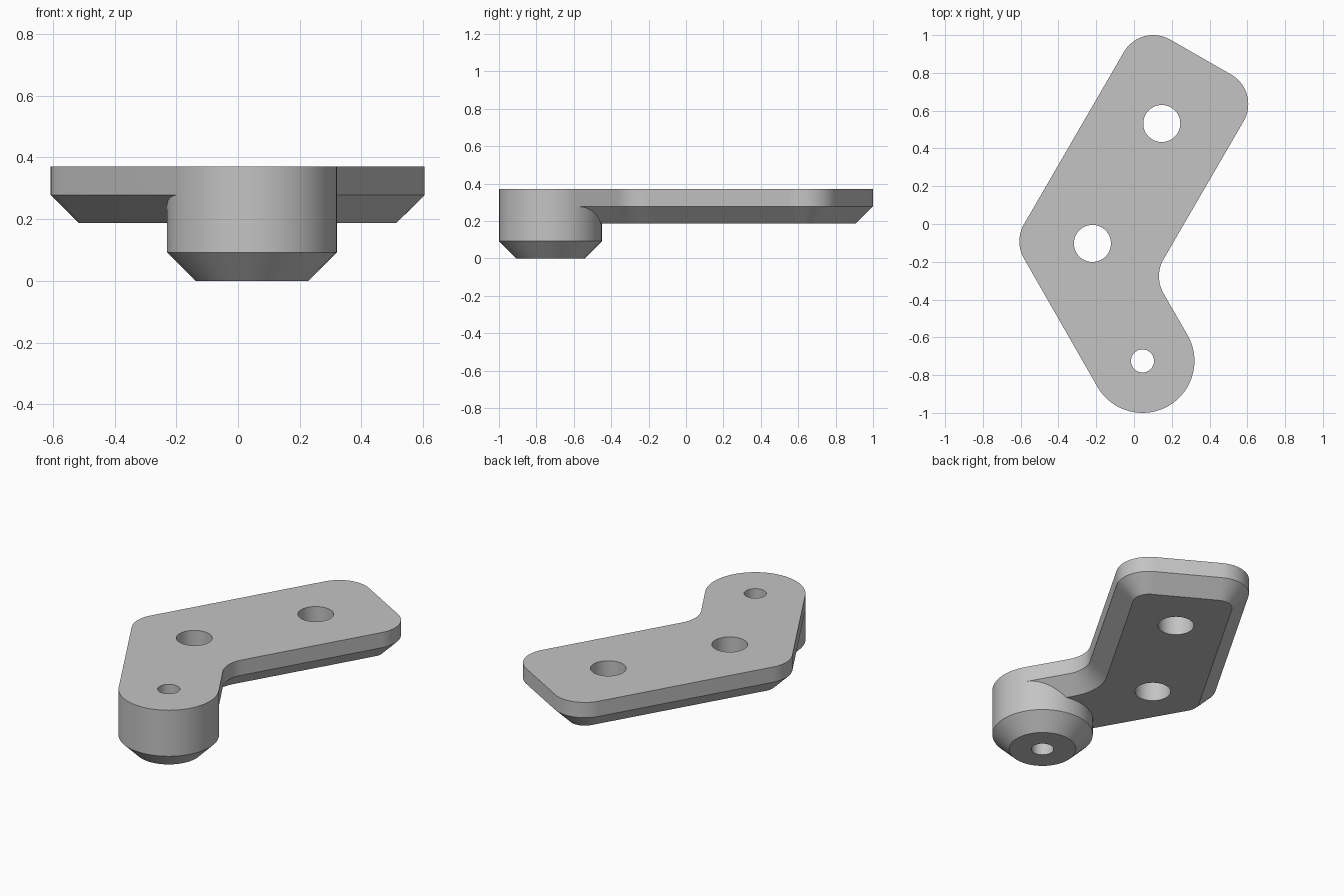
import bpy, bmesh
from math import cos, sin, radians

cube = bpy.data.objects.get("Cube")
if cube:
    bpy.data.objects.remove(cube, do_unlink=True)

TOP, EDGE, UNDER = 0.37, 0.278, 0.187   # plate heights
BEVEL = 0.092                           # 45 degree bevel size
BOSS = (0.045, -0.725)
BOSS_R, FILLET = 0.275, 0.18

grey = bpy.data.materials.new("plain_grey")
grey.use_nodes = True
colour = (0.55, 0.55, 0.55, 1)
grey.diffuse_color = colour
grey.node_tree.nodes["Principled BSDF"].inputs["Base Color"].default_value = colour

# Outline corners, counter-clockwise: centre, radius (negative = inner corner), angles
CORNERS = [
    (BOSS, BOSS_R, 210, 390, 36),
    ((0.312, -0.277), -FILLET, 30, -30, 12),
    ((0.425, 0.635), FILLET, -30, 60, 18),
    ((0.102, 0.82), FILLET, 60, 150, 18),
    ((-0.427, -0.092), FILLET, 150, 210, 12),
]


def plate_ring(inset, z):
    ring = []
    for (cx, cy), r, start, end, steps in CORNERS:
        for i in range(steps + 1):
            a = radians(start + (end - start) * i / steps)
            ring.append((cx + (r - inset) * cos(a), cy + (r - inset) * sin(a), z))
    return ring


def circle_ring(centre, r, z, steps=72):
    angles = [radians(30 + 360 * i / steps) for i in range(steps)]
    return [(centre[0] + r * cos(a), centre[1] + r * sin(a), z) for a in angles]


def loft(name, rings):
    """Closed solid through rings of equal length, listed bottom to top."""
    bm = bmesh.new()
    loops = [[bm.verts.new(p) for p in ring] for ring in rings]
    bm.faces.new(loops[0][::-1])
    bm.faces.new(loops[-1])
    n = len(loops[0])
    for low, high in zip(loops, loops[1:]):
        for i in range(n):
            j = (i + 1) % n
            bm.faces.new((low[i], low[j], high[j], high[i]))
    mesh = bpy.data.meshes.new(name)
    bm.to_mesh(mesh)
    bm.free()
    mesh.materials.append(grey)
    obj = bpy.data.objects.new(name, mesh)
    bpy.context.collection.objects.link(obj)
    return obj


def combine(target, other, operation):
    mod = target.modifiers.new("combine", 'BOOLEAN')
    mod.operation, mod.solver, mod.object = operation, 'EXACT', other
    bpy.context.view_layer.objects.active = target
    bpy.ops.object.modifier_apply(modifier=mod.name)
    bpy.data.objects.remove(other, do_unlink=True)


# Angled plate with a bevelled underside
bracket = loft("bracket_plate", [plate_ring(BEVEL, UNDER), plate_ring(0, EDGE), plate_ring(0, TOP)])

# Round boss under the short arm
boss = loft("boss", [circle_ring(BOSS, BOSS_R - BEVEL, 0),
                     circle_ring(BOSS, BOSS_R, BEVEL),
                     circle_ring(BOSS, BOSS_R, EDGE)])
combine(bracket, boss, 'UNION')

# Through holes
for centre, r in [((0.147, 0.532), 0.098), ((-0.22, -0.103), 0.098), (BOSS, 0.061)]:
    cutter = loft("hole_cutter", [circle_ring(centre, r, -0.1), circle_ring(centre, r, 0.5)])
    cutter.hide_render = True
    combine(bracket, cutter, 'DIFFERENCE')

# Smooth curved walls, crisp edges
bpy.ops.object.select_all(action='DESELECT')
bracket.select_set(True)
bpy.context.view_layer.objects.active = bracket
bpy.ops.object.shade_smooth_by_angle(angle=radians(25))
